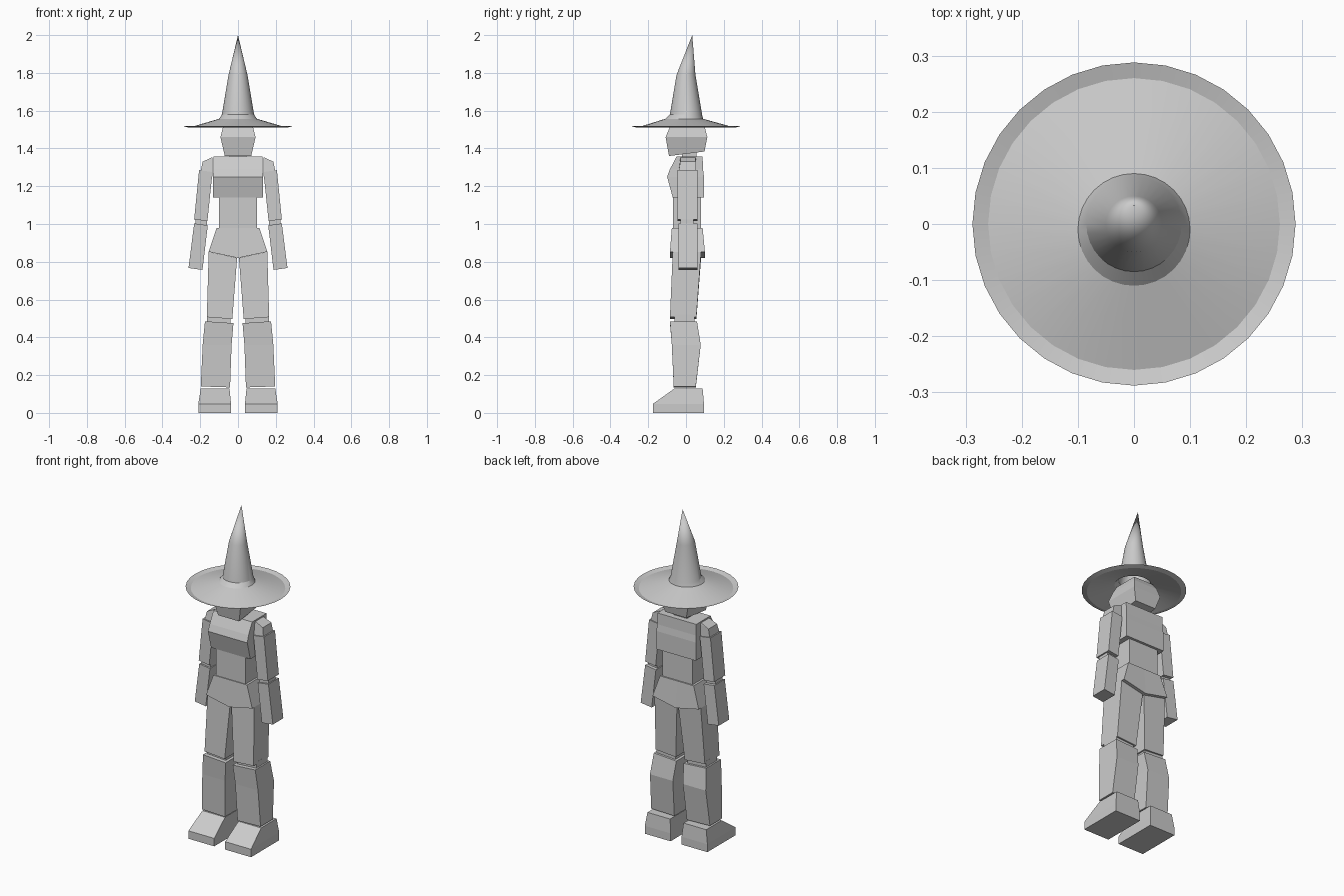
import bpy, bmesh, math

if "Cube" in bpy.data.objects:
    bpy.data.objects.remove(bpy.data.objects["Cube"])


def finish(name, bm, mirror=False):
    bmesh.ops.recalc_face_normals(bm, faces=bm.faces)
    me = bpy.data.meshes.new(name)
    bm.to_mesh(me)
    bm.free()
    ob = bpy.data.objects.new(name, me)
    bpy.context.collection.objects.link(ob)
    if mirror:
        ob.modifiers.new("mirror", "MIRROR").use_mirror_merge = False
    return ob


def block(name, sections, mirror=False):
    """Loft of rectangles: (x0, x1, y0, y1, z at x0, z at x1, extra z at back)."""
    bm = bmesh.new()
    rings = []
    for x0, x1, y0, y1, z0, z1, *back in sections:
        b = back[0] if back else 0
        rings.append([bm.verts.new(p) for p in (
            (x0, y0, z0), (x1, y0, z1), (x1, y1, z1 + b), (x0, y1, z0 + b))])
    for a, c in zip(rings, rings[1:]):
        for i in range(4):
            j = (i + 1) % 4
            bm.faces.new((a[i], a[j], c[j], c[i]))
    bm.faces.new(rings[0])
    bm.faces.new(rings[-1])
    return finish(name, bm, mirror)


def hat(name, profile, sides=32):
    """Open shell from rings of (radius, y offset, z) up to a point."""
    bm = bmesh.new()
    rings = []
    for r, oy, z in profile[:-1]:
        rings.append([bm.verts.new((r * math.cos(t), oy + r * math.sin(t), z))
                      for t in (2 * math.pi * i / sides for i in range(sides))])
    tip = bm.verts.new((0, profile[-1][1], profile[-1][2]))
    for i in range(sides):
        j = (i + 1) % sides
        for a, c in zip(rings, rings[1:]):
            bm.faces.new((a[i], a[j], c[j], c[i]))
        bm.faces.new((rings[-1][i], rings[-1][j], tip))
    ob = finish(name, bm)
    bpy.context.view_layer.objects.active = ob
    ob.select_set(True)
    bpy.ops.object.shade_smooth_by_angle(angle=math.radians(25))
    ob.select_set(False)


# Pointed hat with a slightly upturned brim
hat("pointed_hat", [(.288, 0, 1.518), (.26, 0, 1.51), (.10, -.01, 1.557),
                    (.085, 0, 1.58), (.05, 0, 1.79), (0, .033, 2.0)])

# Head and neck
block("head", [(-.07, .07, -.09, .098, 1.36, 1.36, .024),
               (-.093, .093, -.108, .113, 1.46, 1.46),
               (-.08, .08, -.087, .10, 1.51, 1.51),
               (-.065, .065, -.07, .08, 1.545, 1.545)])
block("neck", [(-.045, .045, -.02, .055, 1.34, 1.34),
               (-.045, .045, -.02, .055, 1.40, 1.40)])

# Trunk
block("chest", [(-.132, .132, -.07, .095, 1.14, 1.14),
                (-.132, .132, -.10, .095, 1.25, 1.25),
                (-.13, .13, -.085, .09, 1.29, 1.29),
                (-.13, .13, -.05, .088, 1.357, 1.357)])
block("waist", [(-.10, .10, -.07, .08, .97, .97),
                (-.10, .10, -.07, .08, 1.15, 1.15)])
block("hips", [(0, .155, -.085, .10, .82, .853),
               (0, .113, -.075, .088, .98, .98)], True)

# Legs
block("thigh", [(.03, .165, -.085, .055, .497, .507),
                (.005, .155, -.07, .08, .82, .853)], True)
block("knee", [(.04, .165, -.06, .045, .46, .46),
               (.04, .165, -.06, .045, .52, .52)], True)
block("shin", [(.042, .197, -.065, .052, .135, .14),
               (.034, .187, -.075, .078, .36, .36),
               (.024, .175, -.085, .058, .475, .485)], True)
block("foot", [(.037, .21, -.175, .095, 0, 0),
               (.037, .21, -.175, .095, .048, .048),
               (.045, .197, -.06, .088, .13, .13)], True)

# Arms
block("shoulder", [(.134, .202, -.042, .055, 1.25, 1.26),
                   (.134, .187, -.03, .052, 1.345, 1.33),
                   (.134, .14, -.028, .05, 1.352, 1.352)], True)
block("upper_arm", [(.162, .232, -.045, .06, 1.015, 1.025),
                    (.135, .206, -.045, .06, 1.275, 1.285)], True)
block("elbow", [(.165, .225, -.03, .04, .98, .98),
                (.165, .225, -.03, .04, 1.04, 1.04)], True)
block("forearm", [(.188, .262, -.04, .06, .757, .767),
                  (.16, .232, -.04, .06, .993, 1.003)], True)
